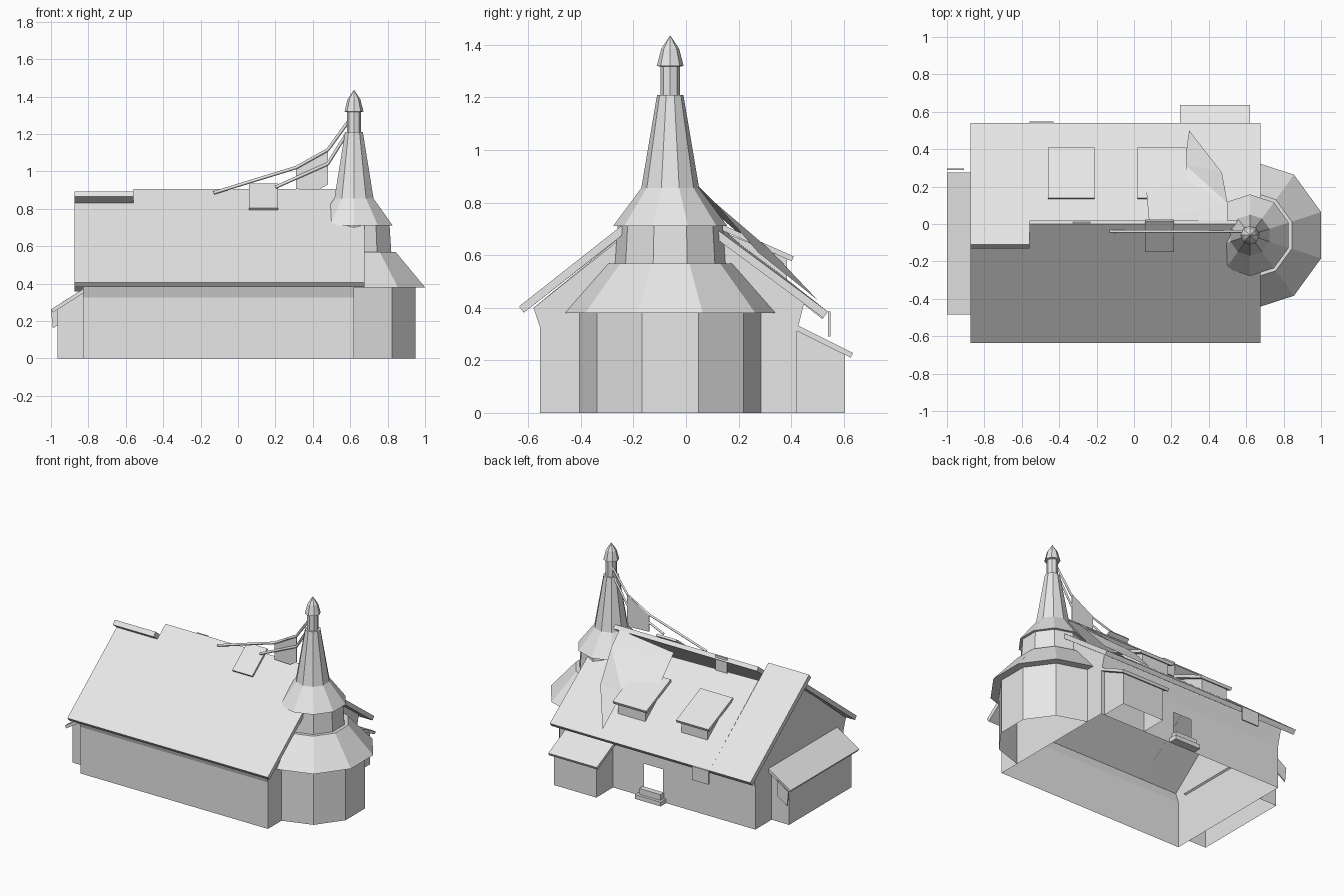
import bpy
from math import cos, sin, radians
from mathutils import Vector

cube = bpy.data.objects.get("Cube")
if cube:
    bpy.data.objects.remove(cube, do_unlink=True)

grey = bpy.data.materials.new("light_grey")
grey.use_nodes = True
grey.diffuse_color = (0.8, 0.8, 0.8, 1)
grey.node_tree.nodes["Principled BSDF"].inputs["Base Color"].default_value = (0.8, 0.8, 0.8, 1)


def link(name, data):
    obj = bpy.data.objects.new(name, data)
    data.materials.append(grey)
    bpy.context.collection.objects.link(obj)
    return obj


def mesh(name, verts, faces):
    me = bpy.data.meshes.new(name)
    me.from_pydata([tuple(v) for v in verts], [], faces)
    me.update()
    return link(name, me)


def slab(name, corners, thick):
    """Flat plate given by its top corners (anticlockwise), thickened downwards."""
    top = [Vector(c) for c in corners]
    n = len(top)
    normal = (top[1] - top[0]).cross(top[2] - top[0]).normalized()
    low = [v - normal * thick for v in top]
    faces = [tuple(range(n)), tuple(range(2 * n - 1, n - 1, -1))]
    faces += [(i, i + n, (i + 1) % n + n, (i + 1) % n) for i in range(n)]
    return mesh(name, top + low, faces)


def pitch_y(name, x0, x1, low, high, thick):
    """Roof plate running in y from its low (y, z) edge to its high (y, z) edge."""
    pts = [(x0, *low), (x1, *low), (x1, *high), (x0, *high)]
    if low[0] > high[0]:
        pts.reverse()
    return slab(name, pts, thick)


def box(name, x0, x1, y0, y1, z0, z1):
    return slab(name, [(x0, y0, z1), (x1, y0, z1), (x1, y1, z1), (x0, y1, z1)], z1 - z0)


def ring(name, profile, sides, first=0, count=None):
    """Faceted turned wall around the tower axis; profile is (radius, z)."""
    count = count or sides
    cols = [radians(90 + 360 * (first + i) / sides) for i in range(count + 1)]
    verts = [(0.62 + r * cos(a), -0.06 + r * sin(a), z) for a in cols for r, z in profile]
    m = len(profile)
    faces = [(c * m + k, (c + 1) * m + k, (c + 1) * m + k + 1, c * m + k + 1)
             for c in range(count) for k in range(m - 1)]
    return mesh(name, verts, faces)


# House walls, open underneath, with a doorway at the back
X0, X1, YF, YB = -0.83, 0.62, -0.555, 0.42
DX0, DX1, DZ0, DZ1 = -0.115, 0.03, 0.07, 0.23


def gable(name, x, peak):
    outline = [(YF, 0), (YF, 0.325), (-0.58, 0.4)] + peak + [(0.45, 0.42), (YB, 0.3), (YB, 0)]
    order = list(range(len(outline)))
    if x < 0:
        order.reverse()
    else:
        order.reverse()
        order.reverse()
    mesh(name, [(x, y, z) for y, z in outline], [order[::-1]])


gable("left_gable_wall", X1, [(0, 0.86), (0.01, 0.75)])
gable("right_gable_wall", X0, [(-0.09, 0.8), (0, 0.76)])


def long_wall(name, strips):
    verts, faces = [], []
    for xa, xb, (ya, za), (yb, zb) in strips:
        n = len(verts)
        verts += [(xa, ya, za), (xb, ya, za), (xb, yb, zb), (xa, yb, zb)]
        faces.append((n, n + 1, n + 2, n + 3) if ya < 0 else (n + 3, n + 2, n + 1, n))
    mesh(name, verts, faces)


long_wall("front_wall", [(X0, X1, (YF, 0), (YF, 0.325)), (X0, X1, (YF, 0.325), (-0.58, 0.4))])
long_wall("back_wall", [
    (X0, DX0, (YB, 0), (YB, 0.3)), (DX1, X1, (YB, 0), (YB, 0.3)),
    (DX0, DX1, (YB, 0), (YB, DZ0)), (DX0, DX1, (YB, DZ1), (YB, 0.3)),
    (X0, X1, (YB, 0.3), (0.45, 0.42))])
box("door_step", -0.14, 0.06, YB, 0.48, 0, 0.03)
box("door_sill", -0.125, 0.04, YB, 0.46, 0.03, 0.07)

# Main roof: tall front slope, lower back slope, one end lapping over the ridge
RX0, RX1, LAP = -0.875, 0.675, -0.56
FRONT_EAVE, BACK_EAVE = (-0.635, 0.405), (0.54, 0.385)
pitch_y("front_roof", LAP, RX1, FRONT_EAVE, (0, 0.905), 0.03)
pitch_y("front_roof_end", RX0, LAP, FRONT_EAVE, (-0.09, 0.832), 0.03)
slab("back_roof", [(LAP, 0, 0.81), (RX1, 0, 0.785), (RX1, *BACK_EAVE), (LAP, *BACK_EAVE)], 0.03)
pitch_y("back_roof_end", RX0, LAP, BACK_EAVE, (-0.11, 0.892), 0.035)

# Sagging faceted roof patch beside the tower
mesh("warped_roof_patch",
     [(0.08, 0.02, 0.84), (0.5, 0.02, 0.89), (0.5, 0.11, 0.8),
      (0.47, 0.275, 0.61), (0.295, 0.5, 0.43), (0.27, 0.32, 0.62), (0.05, 0.365, 0.54)],
     [(0, 2, 1), (0, 6, 2), (6, 5, 2), (5, 3, 2), (5, 4, 3)])

# Shed dormers on the back slope
for i, (xa, xb) in enumerate([(-0.46, -0.21), (0.02, 0.28)]):
    pitch_y(f"dormer_roof_{i + 1}", xa, xb, (0.41, 0.595), (0.14, 0.715), 0.02)
    side = [(0.16, 0.68), (0.385, 0.59), (0.385, 0.49)]
    verts = [(x, y, z) for x in (xa + 0.025, xb - 0.025) for y, z in side]
    mesh(f"dormer_walls_{i + 1}", verts, [(0, 1, 2), (5, 4, 3), (1, 4, 5, 2)])

# Loose patches: ridge cover, ridge flap, eave flap, side annex flap
pitch_y("ridge_cover", 0.06, 0.215, (-0.15, 0.805), (0.015, 0.935), 0.015)
box("ridge_flap", -0.325, -0.235, 0.004, 0.012, 0.8, 0.905)
box("eave_flap", -0.56, -0.43, 0.54, 0.549, 0.29, 0.385)
slab("annex_flap", [(-0.99, 0.29, 0.16), (-0.915, 0.29, 0.21),
                    (-0.91, 0.29, 0.32), (-1.0, 0.29, 0.26)], 0.008)

# Side annex with a lean-to roof
slab("side_annex_roof", [(-1.0, -0.485, 0.262), (-0.83, -0.485, 0.37),
                         (-0.83, 0.275, 0.37), (-1.0, 0.275, 0.262)], 0.02)
verts = [(x, y, z) for y in (-0.45, 0.24)
         for x, z in ((-0.83, 0), (-0.965, 0), (-0.965, 0.265), (-0.83, 0.35))]
mesh("side_annex_walls", verts, [(3, 2, 1, 0), (4, 5, 6, 7), (1, 2, 6, 5)])

# Back annex with a lean-to roof
pitch_y("back_annex_roof", 0.245, 0.62, (0.635, 0.228), (0.42, 0.335), 0.02)
verts = [(x, y, z) for x in (0.27, 0.595)
         for y, z in ((YB, 0), (0.605, 0), (0.605, 0.225), (YB, 0.315))]
mesh("back_annex_walls", verts, [(0, 1, 2, 3), (7, 6, 5, 4), (2, 1, 5, 6)])

# Tower: half-round base against the house, then full rings up to the cap
ring("tower_base", [(0.345, 0), (0.345, 0.385)], 10, 5, 5)
ring("tower_lower_skirt", [(0.345, 0.38), (0.4, 0.38), (0.235, 0.568), (0.2, 0.568)], 10, 5, 5)
ring("tower_drum", [(0.21, 0.565), (0.2, 0.715)], 10)
ring("tower_spire", [(0.19, 0.71), (0.218, 0.71), (0.11, 0.855), (0.05, 1.21), (0.03, 1.21)], 10)
ring("tower_neck", [(0.037, 1.21), (0.037, 1.32)], 8)
ring("tower_cap", [(0.03, 1.315), (0.051, 1.32), (0.034, 1.385), (0.0, 1.436)], 8)


# Ragged banner slung between two bent poles
def pole(name, points):
    cu = bpy.data.curves.new(name, "CURVE")
    cu.dimensions = "3D"
    cu.bevel_depth = 0.009
    cu.bevel_resolution = 0
    cu.use_fill_caps = True
    line = cu.splines.new("POLY")
    line.points.add(len(points) - 1)
    for p, (x, z) in zip(line.points, points):
        p.co = (x, -0.04, z, 1)
    link(name, cu)


pole("upper_pole", [(0.6, 1.28), (0.48, 1.115), (0.31, 1.02), (-0.13, 0.885)])
pole("lower_pole", [(0.58, 1.2), (0.48, 1.04), (0.2, 0.915)])
slab("banner", [(x, -0.04, z) for x, z in
                ((0.31, 0.905), (0.43, 0.9), (0.48, 0.93), (0.48, 1.12), (0.31, 1.02))], 0.008)
